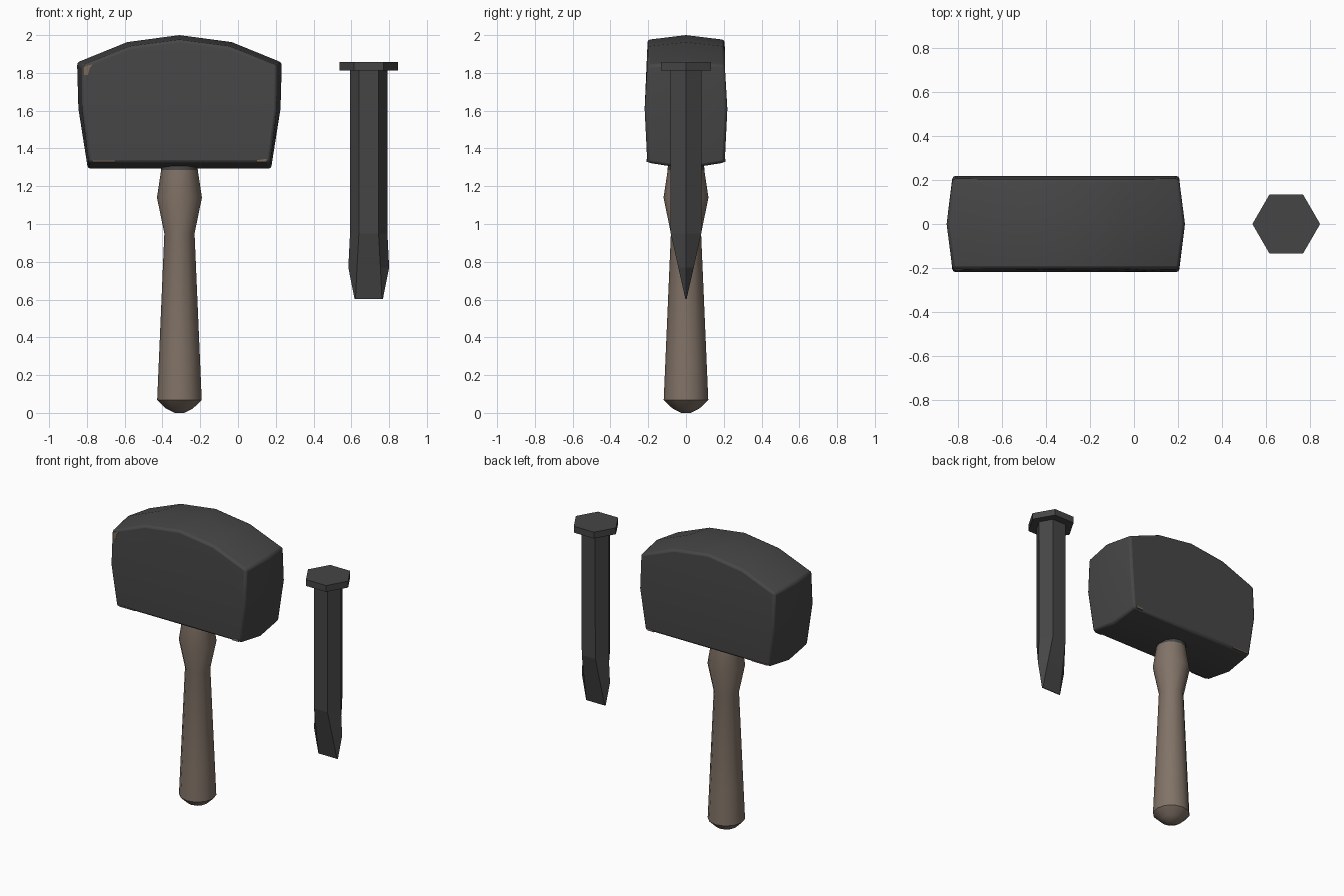
import bpy, bmesh, math

if "Cube" in bpy.data.objects:
    bpy.data.objects.remove(bpy.data.objects["Cube"])

def mat(name, c):
    m = bpy.data.materials.new(name)
    m.diffuse_color = (*c, 1)
    m.use_nodes = True
    m.node_tree.nodes["Principled BSDF"].inputs["Base Color"].default_value = m.diffuse_color
    return m

IRON = mat("dark_iron", (0.062, 0.062, 0.062))
STEEL = mat("chisel_steel", (0.060, 0.060, 0.060))
WOOD = mat("brown_wood", (0.22, 0.17, 0.135))
WEAR = mat("worn_tan", (0.20, 0.145, 0.10))

def loft(name, rings, mats, caps=True, bevel=0, smooth=0):
    """Skin a list of equal-length point rings."""
    bm = bmesh.new()
    vr = [[bm.verts.new(p) for p in r] for r in rings]
    n = len(rings[0])
    for a, b in zip(vr, vr[1:]):
        for i in range(n):
            bm.faces.new((a[i], a[(i + 1) % n], b[(i + 1) % n], b[i]))
    if caps is True:
        bm.faces.new(vr[0])
        bm.faces.new(vr[-1])
    elif caps:  # caps given as index groups, to fold the end faces
        for r in (vr[0], vr[-1]):
            for g in caps:
                bm.faces.new([r[i] for i in g])
    bmesh.ops.recalc_face_normals(bm, faces=bm.faces)
    me = bpy.data.meshes.new(name)
    bm.to_mesh(me)
    bm.free()
    ob = bpy.data.objects.new(name, me)
    bpy.context.collection.objects.link(ob)
    for m in mats:
        me.materials.append(m)
    bpy.ops.object.select_all(action='DESELECT')
    bpy.context.view_layer.objects.active = ob
    ob.select_set(True)
    if bevel:
        md = ob.modifiers.new("bevel", 'BEVEL')
        md.width = bevel
        md.segments = 2
        md.limit_method = 'ANGLE'
        md.angle_limit = math.radians(40)
    if smooth:
        bpy.ops.object.shade_smooth_by_angle(angle=math.radians(smooth))
    return ob

CX = -0.31

# Hammer head: bulged block, crowned top, folded front and back faces
def head_ring(y, ymid, w_bot, w_mid, w_top, z_bot, tops):
    half = [(0, z_bot, y), (w_bot, z_bot, y), (w_mid, 1.61, ymid), (w_top, tops[0], y),
            (w_top * 0.51, tops[1], y), (0, tops[2], y)]
    pts = half + [(-x, z, yy) for x, z, yy in half[-2:0:-1]]
    return [(CX + x, yy, z) for x, z, yy in pts]

inner = (0.48, 0.515, 0.515, 1.325, (1.84, 1.94, 1.975))
outer = (0.485, 0.535, 0.542, 1.293, (1.855, 1.963, 2.0))
loft("hammer_head", [head_ring(-0.205, -0.219, *inner), head_ring(0, 0, *outer),
                     head_ring(0.205, 0.219, *inner)], [IRON],
     caps=[(9, 0, 1, 2, 8), (8, 2, 3, 4, 5, 6, 7)], bevel=0.014, smooth=35)

# Worn chips on the head corners, as thin plates
def chip(name, pts, y):
    loft(name, [[(x, yy, z) for x, z in pts] for yy in (y - 0.004, y + 0.004)], [WEAR])

corner = [(-0.815, 1.835), (-0.815, 1.79), (-0.795, 1.79), (-0.785, 1.825), (-0.77, 1.845)]
chip("worn_corner", corner, -0.205)
for s, side in ((-1, "front"), (1, "back")):
    chip("worn_edge_right_" + side, [(0.1, 1.338), (0.1, 1.328), (0.15, 1.328), (0.15, 1.345)], s * 0.204)
    chip("worn_edge_left_" + side, [(-0.77, 1.337), (-0.77, 1.329), (-0.65, 1.329), (-0.65, 1.335)], s * 0.204)

# Wooden handle: turned profile (radius, height)
prof = [(0.025, 0.0), (0.07, 0.022), (0.118, 0.068), (0.108, 0.3), (0.08, 0.95),
        (0.119, 1.14), (0.097, 1.285), (0.095, 1.36)]
N = 12
handle = loft("handle", [[(CX + r * math.cos(k * math.tau / N), r * math.sin(k * math.tau / N), z)
                          for k in range(N)] for r, z in prof], [WOOD, IRON], smooth=40)
for p in handle.data.polygons:  # iron smudge just under the head
    if p.center.z > 1.29:
        p.material_index = 1

# Chisel: hexagonal bar drawn out to a flat cutting edge
def hexa(outer_x, inner_x, y, z):
    return [(0.692 + a, b, z) for a, b in ((outer_x, 0), (inner_x, y), (-inner_x, y),
                                           (-outer_x, 0), (-inner_x, -y), (inner_x, -y))]

loft("chisel_shaft", [hexa(0.1, 0.052, 0.083, 1.82), hexa(0.099, 0.052, 0.081, 0.95),
                      hexa(0.108, 0.062, 0.041, 0.77), hexa(0.075, 0.07, 0.003, 0.602)], [STEEL])
loft("chisel_striking_cap", [hexa(0.154, 0.077, 0.133, z) for z in (1.813, 1.857)], [STEEL])
